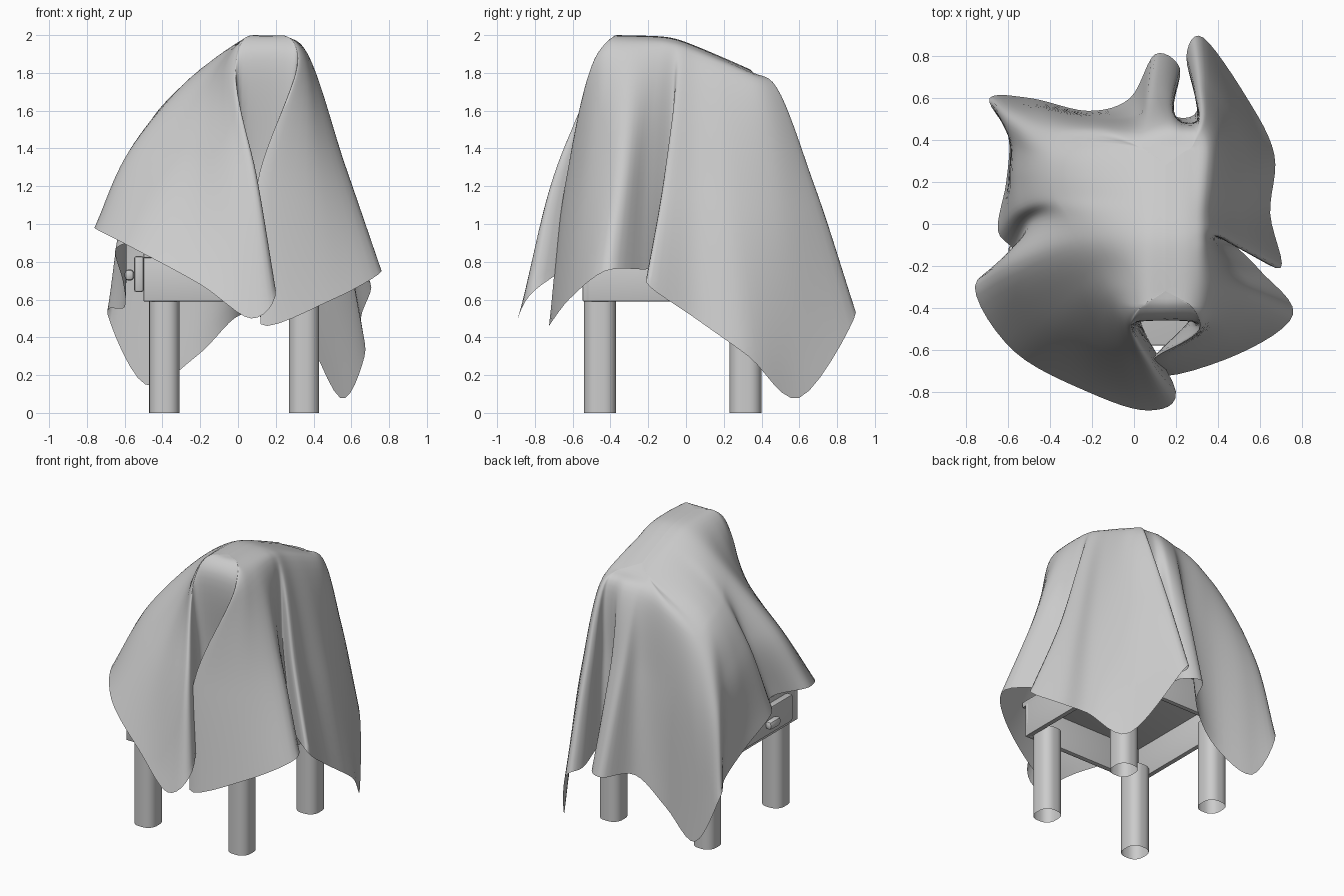
import bpy, bmesh, math
from mathutils import Vector

if "Cube" in bpy.data.objects:
    bpy.data.objects.remove(bpy.data.objects["Cube"])


def make_object(name, bm, angle=35):
    bmesh.ops.recalc_face_normals(bm, faces=bm.faces)
    me = bpy.data.meshes.new(name)
    bm.to_mesh(me)
    bm.free()
    ob = bpy.data.objects.new(name, me)
    bpy.context.collection.objects.link(ob)
    bpy.context.view_layer.objects.active = ob
    ob.select_set(True)
    bpy.ops.object.shade_smooth_by_angle(angle=math.radians(angle))
    ob.select_set(False)
    return ob


def box(name, lo, hi, bevel=0.006):
    bm = bmesh.new()
    bmesh.ops.create_cube(bm, size=1)
    for v in bm.verts:
        v.co = Vector([lo[i] + (v.co[i] + 0.5) * (hi[i] - lo[i]) for i in range(3)])
    bmesh.ops.bevel(bm, geom=bm.edges[:], offset=bevel, segments=2, affect='EDGES', profile=0.5)
    return make_object(name, bm)


def leg(name, cx, cy, hx=0.08, hy=0.085, r=0.065, top=0.62):
    # open rounded-square tube
    bm = bmesh.new()
    pts = []
    for k, (sx, sy) in enumerate([(1, 1), (-1, 1), (-1, -1), (1, -1)]):
        for i in range(7):
            a = math.radians(k * 90 + i * 15)
            pts.append((cx + sx * (hx - r) + r * math.cos(a), cy + sy * (hy - r) + r * math.sin(a)))
    lo = [bm.verts.new((x, y, 0)) for x, y in pts]
    hi = [bm.verts.new((x, y, top)) for x, y in pts]
    n = len(pts)
    for i in range(n):
        j = (i + 1) % n
        bm.faces.new((lo[i], lo[j], hi[j], hi[i]))
    return make_object(name, bm)


def ring_spline(points, steps):
    # smooth closed ring through the fold points
    n, out = len(points), []
    for i in range(n):
        a, b, c, d = (Vector(points[(i + k) % n]) for k in (-1, 0, 1, 2))
        for s in range(steps):
            t = s / steps
            out.append(0.5 * (2 * b + (c - a) * t + (2 * a - 5 * b + 4 * c - d) * t * t
                              + (3 * b - a - 3 * c + d) * t ** 3))
    return out


def rib_spline(pts, counts):
    # chord-aware spline running from the crown down to the hem
    pts = [2 * pts[0] - pts[1]] + pts + [2 * pts[-1] - pts[-2]]
    out = []
    for i, n in enumerate(counts):
        a, b, c, d = pts[i:i + 4]
        d1, d2, d3 = (max((q - p).length, 1e-3) ** 0.5 for p, q in ((a, b), (b, c), (c, d)))
        m1 = d2 * ((b - a) / d1 - (c - a) / (d1 + d2) + (c - b) / d2)
        m2 = d2 * ((c - b) / d2 - (d - b) / (d2 + d3) + (d - c) / d3)
        for s in range(n):
            t = s / n
            out.append((2 * t**3 - 3 * t**2 + 1) * b + (t**3 - 2 * t**2 + t) * m1
                       + (3 * t**2 - 2 * t**3) * c + (t**3 - t**2) * m2)
    out.append(pts[-2].copy())
    return out


# Cloth rings: front-left flap, left, back, right, front-right flap, front pleat
hem = [(.2, -.8, .65), (.07, -.89, .5), (-.2, -.81, .68), (-.57, -.61, .88), (-.76, -.3, .98),
       (-.57, -.15, .92), (-.65, -.03, .86), (-.61, .2, .7), (-.6, .42, .56), (-.69, .6, .52),
       (-.49, .6, .15), (-.22, .54, .3), (-.02, .6, .5), (.1, .81, .53), (.22, .74, .54),
       (.18, .53, .6), (.3, .54, .6), (.25, .8, .56), (.33, .89, .5), (.54, .6, .08),
       (.67, .33, .3), (.65, .05, .5), (.7, -.21, .69), (.49, -.1, .76), (.6, -.22, .76),
       (.76, -.43, .75), (.5, -.62, .6), (.12, -.72, .47), (.26, -.46, .88), (.03, -.45, .88)]
middle = [(.1, -.68, 1.25), (0, -.68, 1.25), (-.2, -.6, 1.2), (-.42, -.45, 1.26), (-.58, -.2, 1.38),
          (-.49, 0, 1.36), (-.54, .08, 1.38), (-.56, .22, 1.3), (-.56, .36, 1.22), (-.59, .51, 1.1),
          (-.46, .54, 1.05), (-.2, .51, 1.1), (0, .52, 1.2), (.08, .62, 1.2), (.18, .6, 1.2),
          (.2, .5, 1.2), (.3, .5, 1.2), (.29, .64, 1.2), (.34, .67, 1.2), (.47, .5, 1.1),
          (.54, .25, 1.1), (.51, .05, 1.2), (.53, -.12, 1.2), (.41, -.07, 1.25), (.48, -.2, 1.3),
          (.57, -.35, 1.3), (.41, -.54, 1.2), (.1, -.64, 1.2), (.27, -.44, 1.25), (.02, -.43, 1.25)]
shoulder = [(-.02, -.47, 1.83), (-.06, -.42, 1.82), (-.1, -.33, 1.81), (-.14, -.22, 1.81), (-.23, -.08, 1.79),
            (-.32, .05, 1.71), (-.37, .13, 1.66), (-.39, .23, 1.63), (-.39, .32, 1.6), (-.38, .4, 1.55),
            (-.31, .44, 1.57), (-.15, .45, 1.66), (0, .44, 1.72), (.08, .45, 1.74), (.17, .46, 1.75),
            (.24, .45, 1.75), (.29, .45, 1.75), (.31, .46, 1.75), (.33, .45, 1.75), (.36, .37, 1.77),
            (.35, .2, 1.84), (.34, .06, 1.89), (.34, -.02, 1.92), (.34, -.07, 1.93), (.34, -.14, 1.94),
            (.35, -.3, 1.93), (.35, -.42, 1.9), (.32, -.485, 1.87), (.28, -.455, 1.9), (.03, -.455, 1.9)]


def crest(x, y, lift, front=-0.39, back=0.36):
    # flat crown that slopes away to the back
    x = min(max(x, 0.04), 0.27)
    y = min(max(y, front), back)
    u = y + 0.07
    return Vector((x, y, 1.997 + lift - 0.22 * (u + math.sqrt(u * u + 0.006))))


bm = bmesh.new()
columns = []
for h, m, s in zip(*(ring_spline(r, 6) for r in (hem, middle, shoulder))):
    rib = rib_spline([crest(0.15, s.y, 0.004, -0.32, 0.28), crest(s.x, s.y, -0.007), s, m, h],
                     (4, 5, 10, 10))
    columns.append([bm.verts.new(p) for p in rib])
for i, col in enumerate(columns):
    nxt = columns[(i + 1) % len(columns)]
    for j in range(len(col) - 1):
        bm.faces.new((col[j], nxt[j], nxt[j + 1], col[j + 1]))
bmesh.ops.remove_doubles(bm, verts=bm.verts[:], dist=0.0005)
bmesh.ops.dissolve_degenerate(bm, edges=bm.edges[:], dist=0.0002)
make_object("draped_cloth", bm, 80)

# Legs
for side, x in (("left", -0.39), ("right", 0.35)):
    for end, y in (("front", -0.455), ("back", 0.315)):
        leg(f"{end}_{side}_leg", x, y)

# Cabinet body under the cloth, open at the bottom
box("table_top", (-0.5, -0.58, 0.82), (0.455, 0.42, 0.86))
box("front_panel", (-0.5, -0.547, 0.59), (0.46, -0.51, 0.83))
box("right_panel", (0.425, -0.547, 0.59), (0.46, 0.41, 0.83))
box("left_panel", (-0.5, -0.547, 0.59), (-0.465, 0.41, 0.83))
box("back_panel", (-0.5, 0.375, 0.59), (0.46, 0.41, 0.83))

# Drawer front and pull
box("drawer_front", (-0.55, -0.42, 0.64), (-0.5, 0.28, 0.83), 0.012)
box("drawer_pull", (-0.6, -0.22, 0.7), (-0.55, -0.1, 0.76), 0.02)
